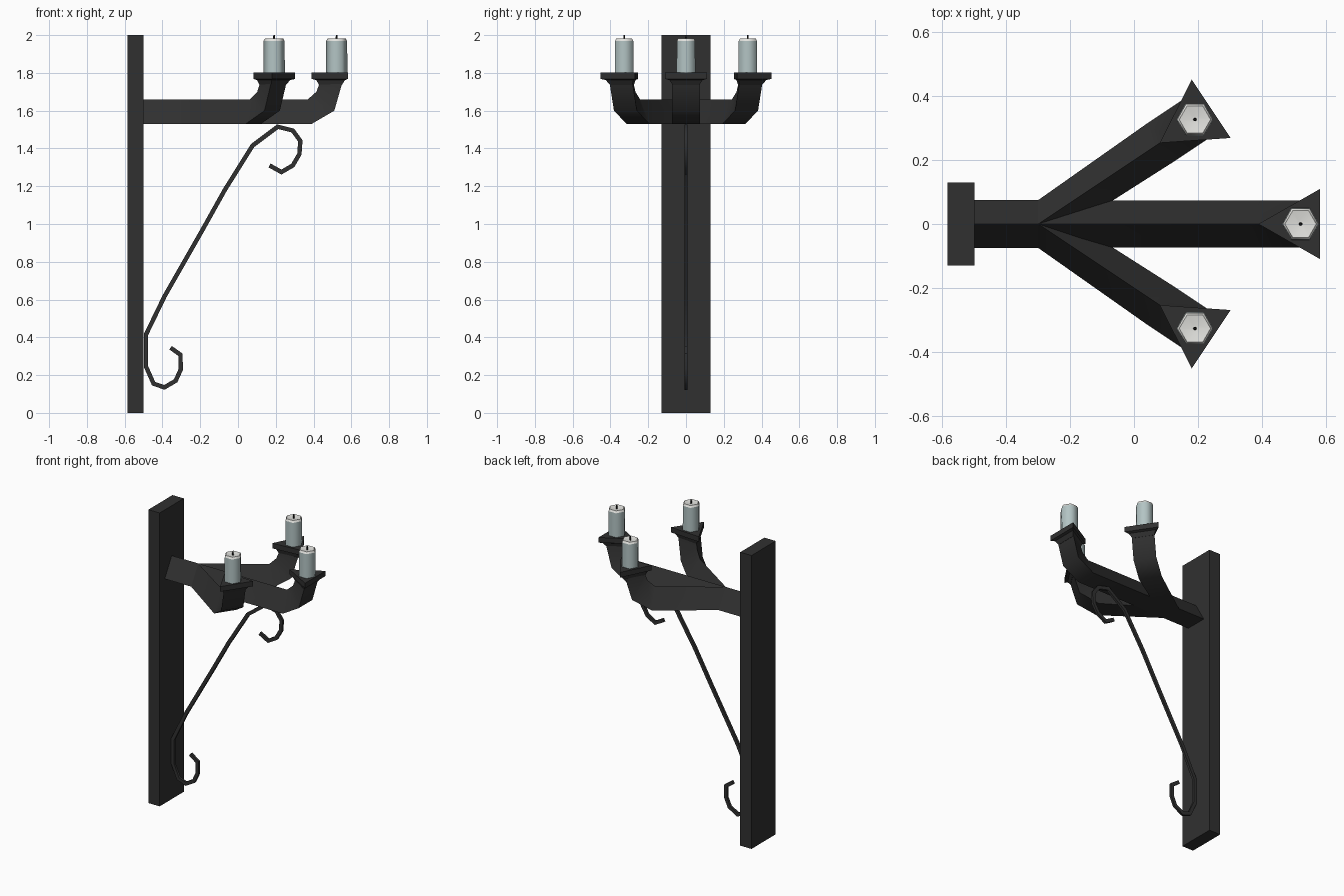
import bpy, bmesh, math
from mathutils import Vector, Matrix

if "Cube" in bpy.data.objects:
    bpy.data.objects.remove(bpy.data.objects["Cube"])


def material(name, rgb):
    m = bpy.data.materials.new(name)
    m.diffuse_color = (*rgb, 1)
    m.use_nodes = True
    m.node_tree.nodes["Principled BSDF"].inputs["Base Color"].default_value = m.diffuse_color
    return m


IRON = material("black iron", (0.030, 0.030, 0.030))
WAX = material("pale blue wax", (0.45, 0.55, 0.55))
WAX_TOP = material("white wax top", (0.76, 0.76, 0.73))
WICK = material("burnt wick", (0.012, 0.012, 0.012))


def loft(name, rings, mats, smooth=30, cap_index=0):
    """Skin a list of equal-length rings and close both ends."""
    bm = bmesh.new()
    loops = [[bm.verts.new(p) for p in r] for r in rings]
    n = len(loops[0])
    for a, b in zip(loops, loops[1:]):
        for i in range(n):
            j = (i + 1) % n
            bm.faces.new((a[i], a[j], b[j], b[i]))
    bm.faces.new(loops[0][::-1])
    bm.faces.new(loops[-1]).material_index = cap_index
    bmesh.ops.recalc_face_normals(bm, faces=bm.faces)
    me = bpy.data.meshes.new(name)
    bm.to_mesh(me)
    bm.free()
    for m in mats:
        me.materials.append(m)
    ob = bpy.data.objects.new(name, me)
    bpy.context.collection.objects.link(ob)
    bpy.ops.object.select_all(action='DESELECT')
    ob.select_set(True)
    bpy.context.view_layer.objects.active = ob
    bpy.ops.object.shade_smooth_by_angle(angle=math.radians(smooth))
    return ob


# Wall plate
loft("wall_plate", [[(x, y, z) for x, y in ((-.585, -.13), (-.5, -.13), (-.5, .13), (-.585, .13))]
                    for z in (0, 2)], [IRON])

JOIN = Vector((-.3, 0, 0))


def tri(outer, inner, half):
    """Triangle section: flat side at outer (s, z), apex at inner (s, z)."""
    return [Vector((outer[0], -half, outer[1])), Vector((outer[0], half, outer[1])),
            Vector((inner[0], 0, inner[1]))]


# Short stem joining the plate to the three arms
loft("stem", [tri((x, 1.53), (x, 1.66), .075) for x in (-.5, -.3)], [IRON])


def place(ring, angle):
    rot = Matrix.Rotation(angle, 3, 'Z')
    return [rot @ p + JOIN for p in ring]


def hexagon(c, r, z, n=6):
    return [(c.x + r * math.cos(i * math.tau / n), c.y + r * math.sin(i * math.tau / n), z)
            for i in range(n)]


def branch(label, angle, shift):
    # Arm: triangular bar that turns upward at the end
    bend = [((.69, 1.53), (.67, 1.66)), ((.81, 1.60), (.715, 1.70)), ((.85, 1.74), (.73, 1.74))]
    rings = [[p + JOIN for p in tri((0, 1.53), (0, 1.66), .075)]]
    for o, i in bend:
        rings.append(place(tri((o[0] - shift, o[1]), (i[0] - shift, i[1]), .073), angle))
    loft(label + "_arm", rings, [IRON], 50)

    # Stepped triangular cup
    cup = [(.85, .73, .07, 1.735), (.866, .714, .088, 1.762),
           (.883, .69, .11, 1.768), (.883, .69, .11, 1.803)]
    loft(label + "_cup", [place(tri((o - shift, z), (i - shift, z), h), angle)
                          for o, i, h, z in cup], [IRON])

    # Candle, white melted top and wick
    c = place([Vector((.822 - shift, 0, 0))], angle)[0]
    loft(label + "_candle", [hexagon(c, .057, 1.80), hexagon(c, .056, 1.968)], [WAX], 65)
    loft(label + "_candle_top", [hexagon(c, .056, 1.968), hexagon(c, .049, 1.981),
                                 hexagon(c, .012, 1.974)], [WAX_TOP], 65)
    loft(label + "_wick", [hexagon(c, .006, 1.97), hexagon(c, .004, 2.0)], [WICK])


side = math.atan2(.36, .54)
branch("middle", 0, 0)
branch("back", side, .232)
branch("front", -side, .232)

# Scrolled brace: thin bar swept along a path with mitred corners
path = [(.167, 1.31), (.23, 1.275), (.29, 1.31), (.325, 1.37), (.33, 1.44), (.29, 1.495),
        (.21, 1.515), (.077, 1.415), (-.07, 1.18), (-.193, .96), (-.39, .615), (-.487, .415),
        (-.487, .245), (-.447, .155), (-.39, .135), (-.33, .17), (-.303, .23), (-.305, .308),
        (-.357, .345)]
pts = [Vector(p) for p in path]
rings = []
for k, p in enumerate(pts):
    d0 = (p - pts[k - 1]).normalized() if k else (pts[1] - p).normalized()
    d1 = (pts[k + 1] - p).normalized() if k < len(pts) - 1 else d0
    t = (d0 + d1).normalized()
    w = .0115 / max(t.dot(d1), .5)
    nrm = Vector((-t.y, t.x)) * w
    a, b = p + nrm, p - nrm
    rings.append([(a.x, -.008, a.y), (a.x, .008, a.y), (b.x, .008, b.y), (b.x, -.008, b.y)])
loft("scroll_brace", rings, [IRON], 50)
